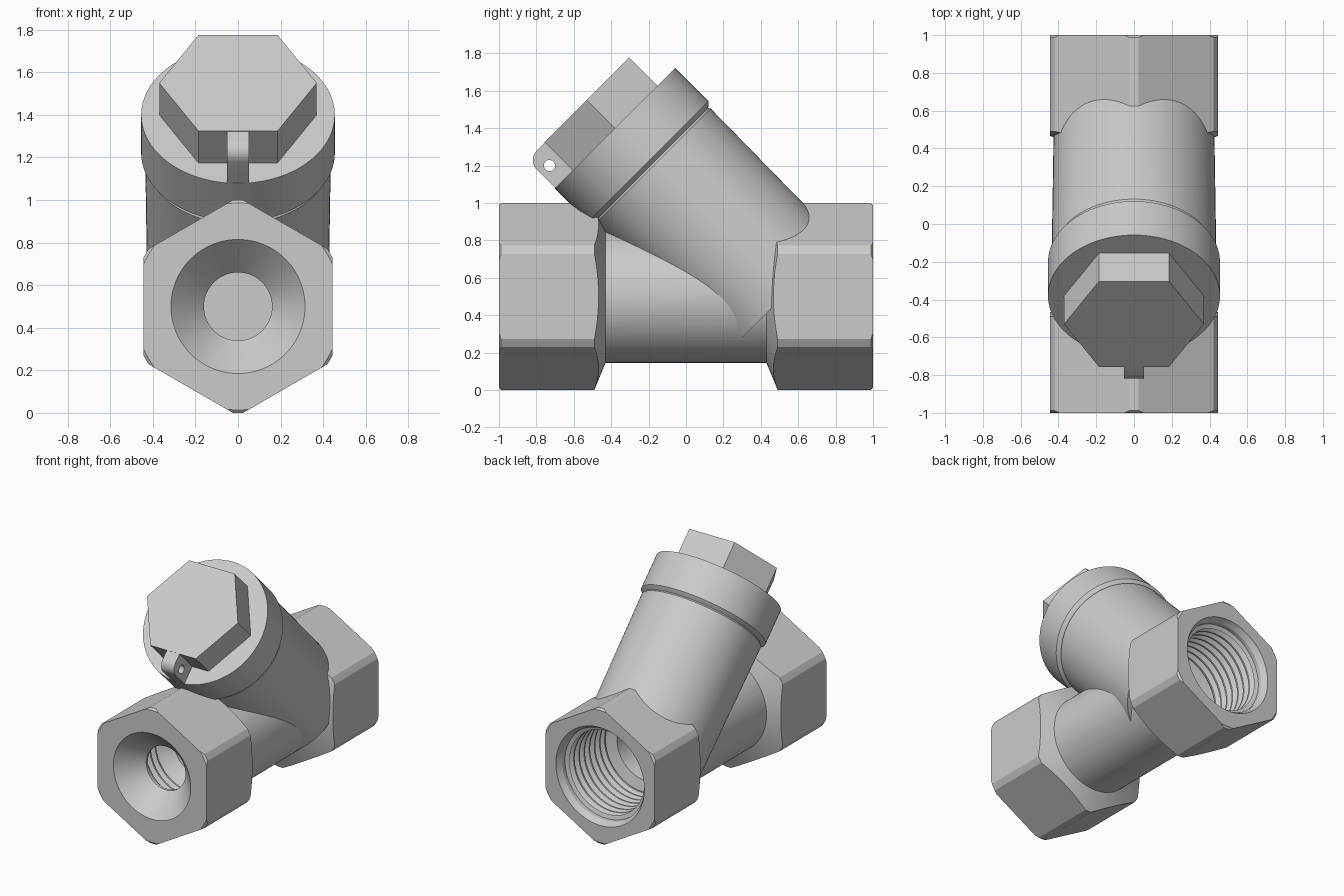
import bpy, bmesh, math
from mathutils import Matrix, Vector

if "Cube" in bpy.data.objects:
    bpy.data.objects.remove(bpy.data.objects["Cube"])

ALONG_Y = Matrix.Translation((0, 0, 0.5)) @ Matrix.Rotation(math.radians(-90), 4, 'X')
# Branch axis: leans 45 degrees to the front, starting inside the rear nut
BRANCH = Matrix.Translation((0, 0.52, 0.5)) @ Matrix.Rotation(math.radians(45), 4, 'X')


def finish(name, bm, matrix):
    bmesh.ops.transform(bm, matrix=matrix, verts=bm.verts)
    bmesh.ops.recalc_face_normals(bm, faces=bm.faces)
    mesh = bpy.data.meshes.new(name)
    bm.to_mesh(mesh)
    bm.free()
    obj = bpy.data.objects.new(name, mesh)
    bpy.context.collection.objects.link(obj)
    return obj


def lathe(name, profile, matrix, sides=96, start=0.0):
    """Closed solid turned from (radius, height) pairs."""
    bm = bmesh.new()
    rings = []
    for r, h in profile:
        rings.append([bm.verts.new((r * math.cos(start + 2 * math.pi * i / sides),
                                    r * math.sin(start + 2 * math.pi * i / sides), h))
                      for i in range(sides)])
    for a, b in zip(rings, rings[1:]):
        for i in range(sides):
            j = (i + 1) % sides
            bm.faces.new((a[i], a[j], b[j], b[i]))
    bm.faces.new(rings[0])
    bm.faces.new(rings[-1])
    return finish(name, bm, matrix)


def combine(obj, other, operation):
    other.hide_render = True
    mod = obj.modifiers.new("bool", 'BOOLEAN')
    mod.object = other
    mod.operation = operation
    mod.solver = 'EXACT'
    bpy.context.view_layer.objects.active = obj
    bpy.ops.object.modifier_apply(modifier=mod.name)
    bpy.data.objects.remove(other, do_unlink=True)


def smooth(obj):
    bpy.ops.object.select_all(action='DESELECT')
    obj.select_set(True)
    bpy.context.view_layer.objects.active = obj
    bpy.ops.object.shade_smooth_by_angle(angle=math.radians(25))


def thread(first, last, count, minor, major):
    """Sawtooth thread rings between two depths."""
    step = (last - first) / count
    pts = []
    for i in range(count):
        h = first + i * step
        pts += [(minor, h), (minor, h + step * 0.2), (major, h + step * 0.6)]
    return pts + [(minor, last)]


# Hexagonal end nut with turned corners and a coned inner shoulder
def nut(name, side):
    hexa = lathe(name, [(0.445 / math.cos(math.pi / 6), side * 0.40),
                        (0.445 / math.cos(math.pi / 6), side * 1.0)],
                 ALONG_Y, 6, math.radians(30))
    turn = lathe("nut_turning", [(0.335, side * 0.422), (0.50, side * 0.49),
                                 (0.50, side * 0.988), (0.485, side * 1.001)], ALONG_Y, 120)
    combine(hexa, turn, 'INTERSECT')
    return hexa


# Valve body: straight pipe, two nuts and slanted branch
body = lathe("valve_body", [(0.355, -0.46), (0.355, 0.46)], ALONG_Y)
combine(body, nut("front_nut", -1), 'UNION')
combine(body, nut("rear_nut", 1), 'UNION')
branch = lathe("branch", [(0.425, 0.0), (0.436, 0.985), (0.425, 1.0), (0.425, 1.05)], BRANCH)
combine(body, branch, 'UNION')

# Front bore: funnel mouth opening into a threaded chamber
front_bore = lathe("front_bore", [(0.325, -1.01), (0.315, -1.0), (0.16, -0.84), (0.16, -0.82)]
                   + thread(-0.819, -0.52, 5, 0.27, 0.30)
                   + [(0.21, -0.45), (0.21, 0.0)], ALONG_Y)
combine(body, front_bore, 'DIFFERENCE')

# Rear bore: chamfer, counterbore, thread rings, inner passage
rear_bore = lathe("rear_bore", [(0.22, 0.25), (0.24, 0.46), (0.325, 0.48)]
                  + thread(0.50, 0.92, 7, 0.305, 0.335)
                  + [(0.335, 0.93), (0.335, 0.96), (0.36, 0.999), (0.362, 1.01)], ALONG_Y)
combine(body, rear_bore, 'DIFFERENCE')
smooth(body)

# Screw cap: round collar with hexagon head
cap = lathe("screw_cap", [(0.42, 0.99), (0.44, 1.005), (0.455, 1.02), (0.455, 1.273)], BRANCH)
head = lathe("cap_head", [(0.37, 1.2), (0.37, 1.485)], BRANCH, 6)
combine(cap, head, 'UNION')

# Sealing lug: rounded plate with a wire hole
outline = [(-0.2, 1.2), (-0.452, 1.2)]
for i in range(9):
    a = math.radians(90 * i / 8)
    outline.append((-0.382 - 0.07 * math.cos(a), 1.413 + 0.07 * math.sin(a)))
outline.append((-0.2, 1.483))
bm = bmesh.new()
face = bm.faces.new([bm.verts.new((-0.052, y, z)) for y, z in outline])
ext = bmesh.ops.extrude_face_region(bm, geom=[face])
bmesh.ops.translate(bm, vec=Vector((0.104, 0, 0)),
                    verts=[v for v in ext["geom"] if isinstance(v, bmesh.types.BMVert)])
lug = finish("sealing_lug", bm, BRANCH)
hole = lathe("lug_hole", [(0.03, -0.2), (0.03, 0.2)],
             BRANCH @ Matrix.Translation((0, -0.389, 1.379)) @ Matrix.Rotation(math.radians(90), 4, 'Y'), 32)
combine(lug, hole, 'DIFFERENCE')
combine(cap, lug, 'UNION')
smooth(cap)
